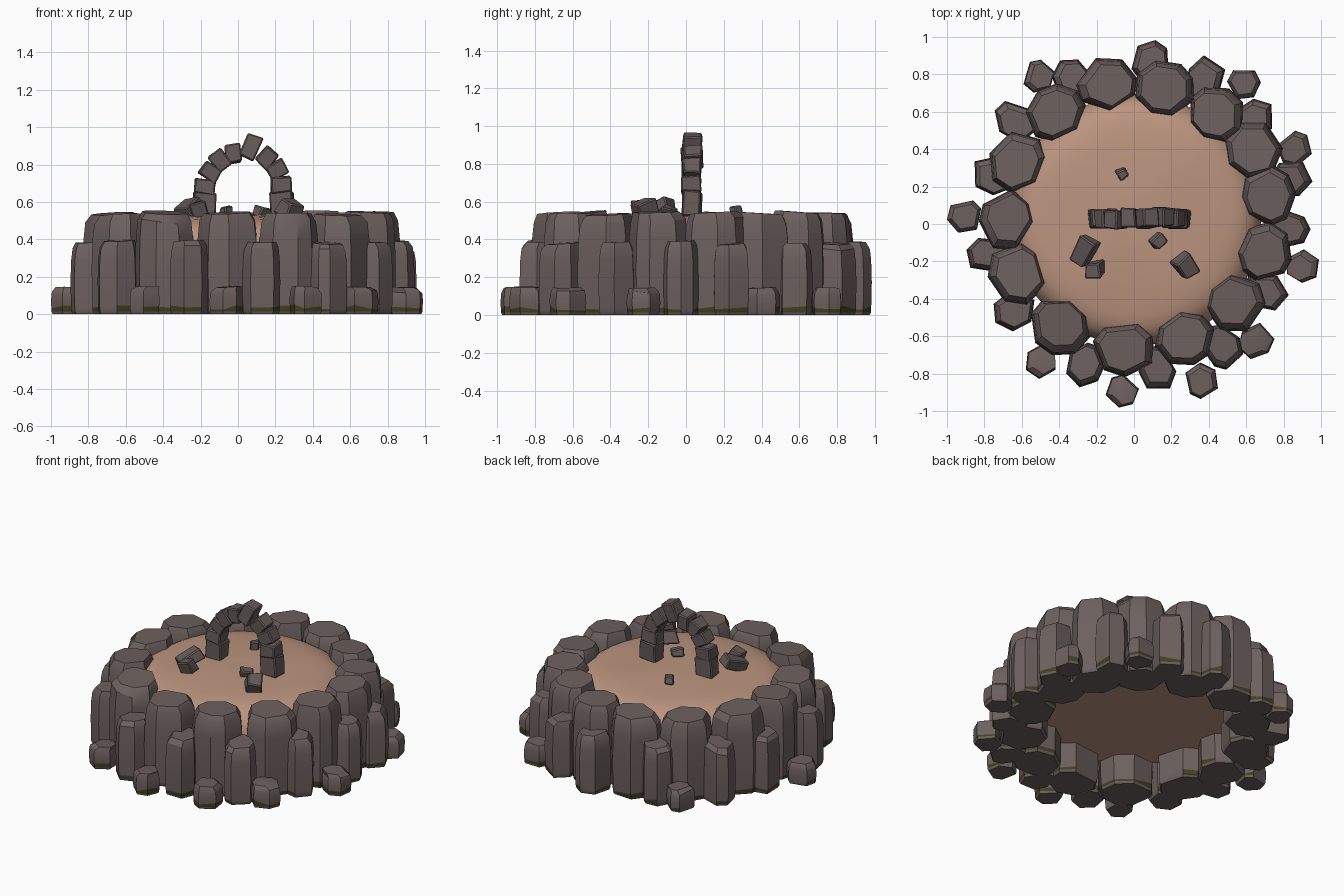
import bpy, bmesh, math, random
from mathutils import Vector, Matrix

if "Cube" in bpy.data.objects:
    bpy.data.objects.remove(bpy.data.objects["Cube"])

rng = random.Random(7)


def material(name, rgb):
    m = bpy.data.materials.new(name)
    m.diffuse_color = (*rgb, 1)
    m.use_nodes = True
    m.node_tree.nodes["Principled BSDF"].inputs["Base Color"].default_value = m.diffuse_color
    return m


ROCK = material("rock", (0.150, 0.118, 0.112))
ARCH_ROCK = material("arch_rock", (0.130, 0.104, 0.098))
MOSS = material("moss", (0.060, 0.054, 0.014))
SAND = material("sand", (0.500, 0.300, 0.212))


def finish(bm, name, mats, angle):
    bmesh.ops.recalc_face_normals(bm, faces=bm.faces[:])
    me = bpy.data.meshes.new(name)
    bm.to_mesh(me)
    bm.free()
    for m in mats:
        me.materials.append(m)
    ob = bpy.data.objects.new(name, me)
    bpy.context.collection.objects.link(ob)
    bpy.ops.object.select_all(action='DESELECT')
    ob.select_set(True)
    bpy.context.view_layer.objects.active = ob
    bpy.ops.object.shade_smooth_by_angle(angle=math.radians(angle))
    return ob


def outline(n, hr, ht):
    """Irregular convex polygon filling the box 2*hr by 2*ht."""
    step = 2 * math.pi / n
    off = rng.uniform(0, step)
    pts = []
    for i in range(n):
        a = off + step * (i + rng.uniform(-0.22, 0.22))
        pts.append((math.cos(a), math.sin(a)))
    lo = [min(p[k] for p in pts) for k in (0, 1)]
    hi = [max(p[k] for p in pts) for k in (0, 1)]
    return [((2 * (p[0] - lo[0]) / (hi[0] - lo[0]) - 1) * hr,
             (2 * (p[1] - lo[1]) / (hi[1] - lo[1]) - 1) * ht) for p in pts]


def boulder(name, deg, r, hr, ht, h, n, chamfer):
    """Upright stone: stacked outline rings, moss band near the ground."""
    pts = outline(n, hr, ht)
    rot = Matrix.Rotation(math.radians(deg), 4, 'Z') @ Matrix.Translation((r, 0, 0))
    tilt = (rng.uniform(-0.06, 0.02), rng.uniform(-0.06, 0.06))
    cap = (rng.uniform(-0.015, 0.005), rng.uniform(-0.015, 0.015))
    rings = [(0.90, 0.0), (0.965, 0.014), (0.975, 0.036), (1.0, 0.45 * h),
             (0.97, 0.75 * h), (0.91, h - chamfer), (0.76, h)]
    bm = bmesh.new()
    layers = []
    for k, (s, z) in enumerate(rings):
        ring = []
        for x, y in pts:
            zz = z
            sx, sy = x * s, y * s
            if k == 2:
                zz += rng.uniform(-0.012, 0.016)
            elif k == 5:
                zz += tilt[0] * x + tilt[1] * y + rng.uniform(-0.012, 0.008)
            elif k == 6:
                zz += tilt[0] * x + tilt[1] * y
                sx, sy = sx + cap[0], sy + cap[1]
            ring.append(bm.verts.new(rot @ Vector((sx, sy, zz))))
        layers.append(ring)
    bm.faces.new(layers[0][::-1])
    bm.faces.new(layers[-1])
    for k in range(len(layers) - 1):
        for i in range(n):
            j = (i + 1) % n
            f = bm.faces.new((layers[k][i], layers[k][j], layers[k + 1][j], layers[k + 1][i]))
            if k == 1 and rng.random() < 0.7:
                f.material_index = 1
    return finish(bm, name, [ROCK, MOSS], 32)


def block(name, loc, size, rot, mat, jitter=0.006):
    """Rough chiselled block."""
    bm = bmesh.new()
    bmesh.ops.create_cube(bm, size=1)
    for v in bm.verts:
        v.co = Vector([v.co[k] * size[k] + rng.uniform(-jitter, jitter) for k in range(3)])
    bmesh.ops.bevel(bm, geom=bm.edges[:], offset=0.007, segments=1, affect='EDGES')
    R = Matrix.Translation(loc)
    for axis, a in zip('XYZ', rot):
        R = R @ Matrix.Rotation(math.radians(a), 4, axis)
    bmesh.ops.transform(bm, matrix=R, verts=bm.verts[:])
    return finish(bm, name, [mat], 20)


# Tall inner ring: (angle, centre radius)
TALL = [(101, .76), (77, .74), (53, .735), (32, .74), (12, .735), (-12, .715), (-38, .68),
        (-66, .67), (-95, .67), (-126, .675), (-156, .68), (178, .68), (152, .71), (125, .73)]
for i, (a, r) in enumerate(TALL):
    boulder(f"tall_stone_{i}", a, r, 0.15, 0.165, 0.54 + rng.uniform(-.008, .006), rng.choice((7, 8)), 0.04)

# Middle ring filling the gaps: (angle, outer radius)
MIDDLE = [(84, .99), (64, .975), (41, .975), (16, .98), (-2, .945), (-27, .91), (-54, .92),
          (-81, .90), (-109, .92), (-144, .91), (-168, .905), (161, .915), (139, .96), (113, .96)]
for i, (a, r) in enumerate(MIDDLE):
    boulder(f"middle_stone_{i}", a, r - 0.12, 0.12, 0.10, 0.385 + rng.uniform(-.01, .008), rng.choice((6, 7)), 0.03)

# Small stones at the foot: (angle, outer radius)
SMALL = [(123, 1.03), (52, 1.045), (25, 1.04), (-14, 1.015), (-44, .995),
         (-66.5, 1.0), (-94, .985), (-124, .97), (177.5, 1.0)]
for i, (a, r) in enumerate(SMALL):
    boulder(f"foot_stone_{i}", a, r - 0.09, 0.09, 0.088, 0.143 + rng.uniform(-.008, .005), 6, 0.018)

# Sand bed: gently domed, hollow underneath the stones
PROFILE = [(.08, .53), (.16, .53), (.25, .528), (.34, .524), (.43, .516), (.51, .505),
           (.57, .488), (.62, .46), (.655, .41), (.67, .34), (.67, .2)]
SEG = 48
bm = bmesh.new()
center = bm.verts.new((0, 0, .53))
prev = None
for r, z in PROFILE:
    ring = []
    for i in range(SEG):
        a = 2 * math.pi * i / SEG
        x, y = r * math.cos(a) + 0.01, r * math.sin(a) + 0.02
        wave = 0.005 * math.sin(9 * x + 2) * math.cos(8 * y) if z > .48 else 0
        ring.append(bm.verts.new((x, y, z + wave)))
    for i in range(SEG):
        j = (i + 1) % SEG
        bm.faces.new((prev[i], prev[j], ring[j], ring[i]) if prev else (center, ring[i], ring[j]))
    prev = ring
bm.faces.new(prev[::-1])
finish(bm, "sand_bed", [SAND], 40)

# Stone arch: (x, z, width, height, turn about y)
ARCH = [(-.18, .585, .12, .13, 3), (-.178, .68, .11, .085, 8), (-.147, .762, .105, .085, 32),
        (-.097, .822, .10, .085, 52), (-.028, .86, .10, .085, 82), (.068, .895, .085, .13, 22),
        (.155, .835, .10, .085, -48), (.21, .772, .105, .085, -28), (.232, .69, .11, .085, -6),
        (.235, .59, .125, .13, -3)]
for i, (x, z, w, h, t) in enumerate(ARCH):
    block(f"arch_stone_{i}", (x, .03 + rng.uniform(-.006, .006), z), (w, .10, h),
          (rng.uniform(-3, 3), t, rng.uniform(-4, 4)), ARCH_ROCK)

# Fallen rubble on the sand
RUBBLE = [((-.06, .27, .55), (.06, .055, .05), (8, 5, 30)),
          ((.13, -.09, .55), (.075, .07, .05), (5, 10, 40)),
          ((.28, -.225, .565), (.10, .11, .08), (12, 18, 35)),
          ((-.21, -.245, .56), (.085, .075, .085), (10, -15, 10)),
          ((-.265, -.14, .562), (.10, .15, .075), (14, -20, -28))]
for i, (loc, size, rot) in enumerate(RUBBLE):
    block(f"rubble_{i}", loc, size, rot, ARCH_ROCK, 0.01)
